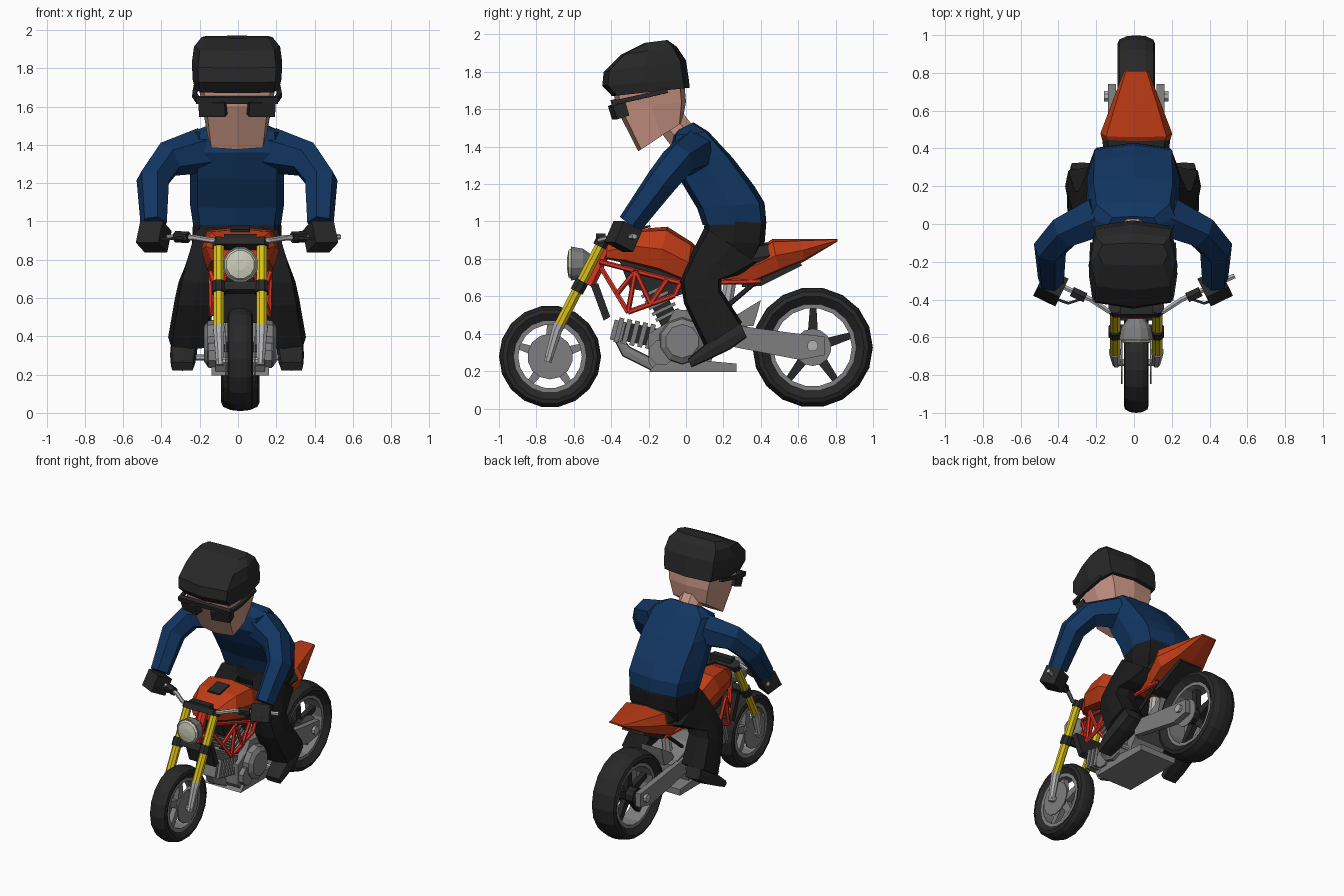
import bpy, bmesh, math
from mathutils import Vector, Matrix

if "Cube" in bpy.data.objects:
    bpy.data.objects.remove(bpy.data.objects["Cube"])

def mat(name, r, g, b):
    m = bpy.data.materials.new(name)
    m.diffuse_color = (r, g, b, 1)
    m.use_nodes = True
    m.node_tree.nodes["Principled BSDF"].inputs["Base Color"].default_value = m.diffuse_color
    return m

BLACK = mat("rubber black", .021, .021, .021)
CLOTH = mat("cloth black", .011, .011, .011)
BLUE = mat("jacket blue", .006, .036, .12)
ORANGE = mat("paint orange", .52, .045, .008)
RED = mat("frame red", .72, .035, .018)
YELLOW = mat("fork yellow", .68, .52, .01)
GREY = mat("engine grey", .21, .21, .215)
SILVER = mat("silver", .45, .45, .46)
CREAM = mat("lens cream", .62, .62, .5)
SKIN = mat("skin", .58, .30, .23)
BX, RX = .012, -.005          # centre lines of bike and rider

def make(name, verts, faces, m):
    me = bpy.data.meshes.new(name)
    me.from_pydata([tuple(v) for v in verts], [], faces)
    bm = bmesh.new(); bm.from_mesh(me)
    bmesh.ops.recalc_face_normals(bm, faces=bm.faces)
    bm.to_mesh(me); bm.free()
    me.materials.append(m)
    ob = bpy.data.objects.new(name, me)
    bpy.context.collection.objects.link(ob)
    return ob

def loft(name, rings, m, closed=False):
    n, k = len(rings[0]), len(rings)
    faces = [(i*n+j, i*n+(j+1) % n, (i+1) % k*n+(j+1) % n, (i+1) % k*n+j)
             for i in range(k if closed else k-1) for j in range(n)]
    if not closed:
        faces += [tuple(range(n)), tuple(range((k-1)*n, k*n))]
    return make(name, [v for r in rings for v in r], faces, m)

def sg(v, p):
    return math.copysign(abs(v)**p, v) if abs(v) > 1e-6 else 0

def slab(name, secs, m, cx=0, n=8, p=.5):
    """Loft of rounded sections: (y1, z1, y2, z2, half width, x offset)."""
    rings = []
    for s in secs:
        f, b, hw = Vector((0, s[0], s[1])), Vector((0, s[2], s[3])), s[4]
        x = cx + (s[5] if len(s) > 5 else 0)
        c, d = (f+b)/2, (f-b)/2
        rings.append([c + d*sg(math.cos(a), p) + Vector((x + hw*sg(math.sin(a), p), 0, 0))
                      for a in (2*math.pi*i/n for i in range(n))])
    return loft(name, rings, m)

def tube(name, pts, r, m, n=6, cx=0):
    pts = [Vector(p) + Vector((cx, 0, 0)) for p in pts]
    rs = r if isinstance(r, (list, tuple)) else [r]*len(pts)
    prev, rings = None, []
    for i, p in enumerate(pts):
        t = (pts[min(i+1, len(pts)-1)] - pts[max(i-1, 0)]).normalized()
        q = t.to_track_quat('Z', 'Y') if prev is None else prev[0].rotation_difference(t) @ prev[1]
        prev = (t, q)
        rings.append([p + q @ Vector((rs[i]*math.cos(a), rs[i]*math.sin(a), 0))
                      for a in (2*math.pi*(j+.5)/n for j in range(n))])
    return loft(name, rings, m)

def box(name, c, size, m, rx=0, rz=0):
    M = Matrix.Rotation(rz, 3, 'Z') @ Matrix.Rotation(rx, 3, 'X')
    v = [Vector(c) + M @ Vector((i*size[0]/2, j*size[1]/2, k*size[2]/2))
         for k in (-1, 1) for i, j in ((-1, -1), (1, -1), (1, 1), (-1, 1))]
    return loft(name, [v[:4], v[4:]], m)

def prism(name, prof, x0, x1, m):
    return loft(name, [[(x, y, z) for y, z in prof] for x in (x0, x1)], m)

def hoop(name, y, z, prof, m, n=18):
    """Closed (x, radius) profile turned around the axle."""
    return loft(name, [[(BX+x, y+r*math.cos(a), z+r*math.sin(a)) for x, r in prof]
                       for a in (2*math.pi*i/n for i in range(n))], m, closed=True)

# wheels
def wheel(name, y, z, R, rin, w, spoke_mat, hub, count):
    mid = (R+rin)/2
    hoop(name+"_tire", y, z, [(w*.65, rin), (w, mid), (w*.9, R*.93), (w*.5, R*.985), (0, R), (-w*.5, R*.985),
                              (-w*.9, R*.93), (-w, mid), (-w*.65, rin)], BLACK)
    hoop(name+"_rim", y, z, [(w*.68, rin+.006), (w*.68, rin-.02), (-w*.68, rin-.02), (-w*.68, rin+.006)], GREY)
    tube(name+"_hub", [(-w*.8, y, z), (w*.8, y, z)], hub, spoke_mat, 10, BX)
    for i in range(count):
        a = 2*math.pi*i/count + .3
        c, s = math.cos(a), math.sin(a)
        rings = [[(BX+dx, y+r*c-t*s, z+r*s+t*c) for dx, t in ((-.02, -h), (.02, -h), (.02, h), (-.02, h))]
                 for r, h in ((.03, .03), (rin-.01, .017))]
        loft(name+"_spoke", rings, spoke_mat)

wheel("front_wheel", -.727, .278, .273, .19, .066, GREY, .05, 5)
wheel("rear_wheel", .677, .327, .322, .23, .1, BLACK, .06, 5)
tube("rear_axle", [(-.17, .677, .335), (.17, .677, .335)], .03, SILVER, 8, BX)
tube("rear_brake_disc", [(.085, .677, .327), (.092, .677, .327)], .1, GREY, 14, BX)

# front end: fork, brake discs, clamps
for s in (-1, 1):
    tube("fork_upper", [(s*.112, -.445, .895), (s*.112, -.69, .42)], .03, YELLOW, 8, BX)
    tube("fork_lower", [(s*.112, -.675, .45), (s*.112, -.69, .42), (s*.105, -.74, .25)], [.034, .03, .022], SILVER, 8, BX)
    tube("brake_disc", [(s*.072, -.727, .278), (s*.08, -.727, .278)], .122, GREY, 14, BX)
    tube("fork_clamp", [(s*.112, -.555, .68), (s*.112, -.585, .625)], .039, BLACK, 8, BX)
    tube("fork_cap", [(s*.112, -.44, .905), (s*.112, -.46, .865)], .037, BLACK, 8, BX)
box("lower_clamp", (BX, -.565, .655), (.22, .05, .05), BLACK, -.46)
box("upper_clamp", (BX, -.455, .885), (.24, .07, .04), BLACK, -.46)
box("bar_clamp", (BX, -.455, .918), (.17, .05, .035), BLACK)
tube("front_axle", [(-.12, -.733, .272), (.12, -.733, .272)], .02, SILVER, 8, BX)
tube("steering_head", [(0, -.42, .87), (0, -.52, .66)], .035, RED, 8, BX)
tube("headlight_body", [(0, -.5, .775), (0, -.55, .775), (0, -.615, .775)], [.045, .082, .094], GREY, 12, BX)
tube("headlight_lens", [(0, -.612, .775), (0, -.628, .775), (0, -.636, .775)], [.087, .075, .03], CREAM, 12, BX)

# handlebar
tube("handlebar", [(-.5, -.28, .92), (-.24, -.4, .915), (-.15, -.46, .9), (.15, -.46, .9),
                   (.24, -.4, .915), (.52, -.275, .92)], .015, SILVER, 6, BX)
for s in (-1, 1):
    tube("lever_mount", [(s*.27, -.39, .917), (s*.34, -.358, .92)], .03, BLACK, 6, BX)
    tube("lever", [(s*.3, -.4, .915), (s*.36, -.42, .91), (s*.47, -.38, .91)], .01, BLACK, 4, BX)

# tank, seat, tail
slab("tank", [(-.43, .80, -.42, .88, .1), (-.34, .78, -.25, .96, .18), (-.15, .73, -.1, .972, .205),
              (0, .67, .03, .89, .18), (.07, .73, .07, .85, .11)], ORANGE, BX)
box("tank_cap", (BX, -.25, .963), (.1, .12, .012), BLACK, .2)
slab("seat", [(.03, .74, .03, .86, .1), (.25, .72, .25, .85, .15), (.44, .74, .44, .89, .18), (.49, .8, .48, .9, .16)], BLACK, BX)
slab("tail", [(.2, .66, .2, .76, .12), (.37, .675, .41, .87, .165), (.5, .73, .46, .905, .19),
              (.63, .785, .62, .907, .135), (.81, .893, .81, .905, .065)], ORANGE, BX)
prism("under_tail", [(.3, .65), (.4, .655), (.62, .765), (.6, .8), (.3, .72)], BX-.09, BX+.09, BLACK)

# trellis frame and rear struts
paths = [((-.46, .785), (-.03, .672)), ((-.455, .755), (-.31, .515)), ((-.31, .515), (-.06, .605)), ((-.31, .515), (-.27, .735)),
         ((-.27, .735), (-.19, .56)), ((-.19, .56), (-.1, .69)), ((-.37, .61), (-.27, .735)), ((-.06, .605), (-.03, .672))]
def wide(y):
    return min(.155, .06 + (y + .46)*.6)
for s in (-1, 1):
    for a, b in paths:
        tube("frame_tube", [(s*wide(a[0]), *a), (s*wide(b[0]), *b)], .014, RED, 6, BX)
    tube("rear_strut", [(s*.12, .2, .53), (s*.11, .4, .7)], .013, BLACK, 6, BX)
    tube("rear_rail", [(s*.13, -.03, .672), (s*.12, .4, .68)], .014, RED, 6, BX)
prism("airbox", [(-.36, .8), (-.3, .64), (-.05, .6), (.15, .68), (.0, .78)], BX-.09, BX+.09, BLACK)
prism("radiator", [(-.51, .66), (-.47, .67), (-.405, .49), (-.44, .47)], BX-.11, BX+.11, BLACK)

# engine
prism("crankcase", [(-.2, .25), (-.17, .2), (.12, .2), (.15, .3), (.27, .45), (.1, .52), (-.06, .53),
                    (-.1, .46), (-.2, .4)], BX-.13, BX+.13, GREY)
prism("belly_plate", [(-.2, .195), (.27, .195), (.27, .24), (.05, .26), (-.15, .25)], BX-.15, BX+.15, GREY)
for s in (-1, 1):
    tube("clutch_cover", [(s*.12, -.02, .36), (s*.17, -.02, .36), (s*.19, -.02, .36)], [.13, .12, .09], GREY, 10, BX)
    tube("side_cover", [(s*.12, -.13, .3), (s*.165, -.13, .3)], .07, GREY, 8, BX)
    tube("foot_peg", [(s*.1, .1, .29), (s*.3, .1, .29)], .016, SILVER, 6, BX)
for i in range(5):
    t = i*.042
    box("front_cylinder_fin", (BX, -.19-t, .385+t*.2), (.2, .026, .135), GREY, -.25)
    box("upright_cylinder_fin", (BX, -.1-t*.45, .5+t*.75), (.2, .135, .018), GREY, .45)
box("front_cylinder", (BX, -.27, .4), (.15, .22, .1), BLACK, -.2)
box("front_cylinder_head", (BX, -.365, .415), (.16, .06, .11), GREY, -.25)
box("upright_cylinder", (BX, -.13, .55), (.15, .1, .2), BLACK, .45)
slab("exhaust_pipe", [(-.39, .38, -.39, .44, .03), (-.34, .28, -.3, .33, .03), (-.18, .2, -.16, .26, .03)], GREY, BX)

# swingarm and hugger
for s in (-1, 1):
    prism("swingarm", [(.2, .46), (.3, .44), (.56, .405), (.74, .385), (.74, .285), (.61, .26), (.3, .32), (.2, .34)],
          BX+s*.108, BX+s*.15, GREY)
prism("swingarm_bridge", [(.18, .46), (.33, .44), (.33, .34), (.18, .34)], BX-.12, BX+.12, GREY)
prism("hugger", [(.24, .44), (.27, .5), (.4, .58), (.385, .52), (.36, .44)], BX-.085, BX+.085, GREY)
tube("rear_shock", [(0, .2, .46), (0, .24, .7)], .035, SILVER, 8, BX)

# rider: torso, pelvis, neck
slab("jacket", [(.09, .98, .43, .99, .23), (.06, 1.07, .42, 1.1, .245), (-.03, 1.22, .365, 1.19, .245),
                (-.09, 1.36, .25, 1.34, .25), (-.07, 1.46, .12, 1.48, .23), (-.04, 1.49, .04, 1.53, .13)], BLUE, RX)
slab("pelvis", [(.1, 1.0, .43, 1.0, .23), (.09, .9, .42, .88, .235), (.12, .82, .36, .76, .2)], CLOTH, RX)
tube("neck", [(0, .0, 1.43), (0, -.1, 1.56)], .085, SKIN, 8, RX)

# limbs
for s in (-1, 1):
    slab("leg", [(.1, .97, .39, .77, .1, s*.13), (.03, .83, .27, .71, .1, s*.17), (-.03, .68, .19, .69, .1, s*.205),
                 (-.01, .56, .19, .63, .1, s*.225), (.1, .33, .3, .46, .11, s*.25)], CLOTH, RX)
    slab("shoe", [(.03, .22, .01, .265, .06, s*.285), (.11, .255, .11, .35, .07, s*.28),
                  (.235, .315, .2, .41, .07, s*.275), (.325, .38, .29, .46, .06, s*.27)], BLACK, RX, p=.35)
    tube("sleeve", [(s*.18, .04, 1.37), (s*.36, -.04, 1.325), (s*.44, -.13, 1.215), (s*.435, -.3, .985)],
         [.12, .096, .088, .07], BLUE, 6, RX)
    box("glove", (RX+s*.435, -.335, .92), (.13, .12, .125), BLACK, -.45, s*.45)

# head, cap, glasses
slab("head", [(-.255, 1.375, -.02, 1.53, .155), (-.37, 1.6, 0, 1.64, .185), (-.39, 1.7, -.01, 1.75, .205)], SKIN, RX, p=.4)
slab("cap", [(-.395, 1.67, .02, 1.715, .22), (-.448, 1.725, .015, 1.76, .232), (-.44, 1.80, 0, 1.86, .236),
             (-.35, 1.89, -.05, 1.935, .225), (-.22, 1.955, -.1, 1.97, .185)], BLACK, RX, p=.42)
box("glasses_bridge", (RX, -.385, 1.635), (.43, .03, .035), BLACK, .25)
for s in (-1, 1):
    box("lens", (RX+s*.125, -.36, 1.592), (.14, .07, .075), BLACK, .3, s*.2)
    tube("temple", [(s*.205, -.385, 1.635), (s*.222, -.27, 1.66), (s*.215, -.1, 1.7)], .017, BLACK, 4, RX)
